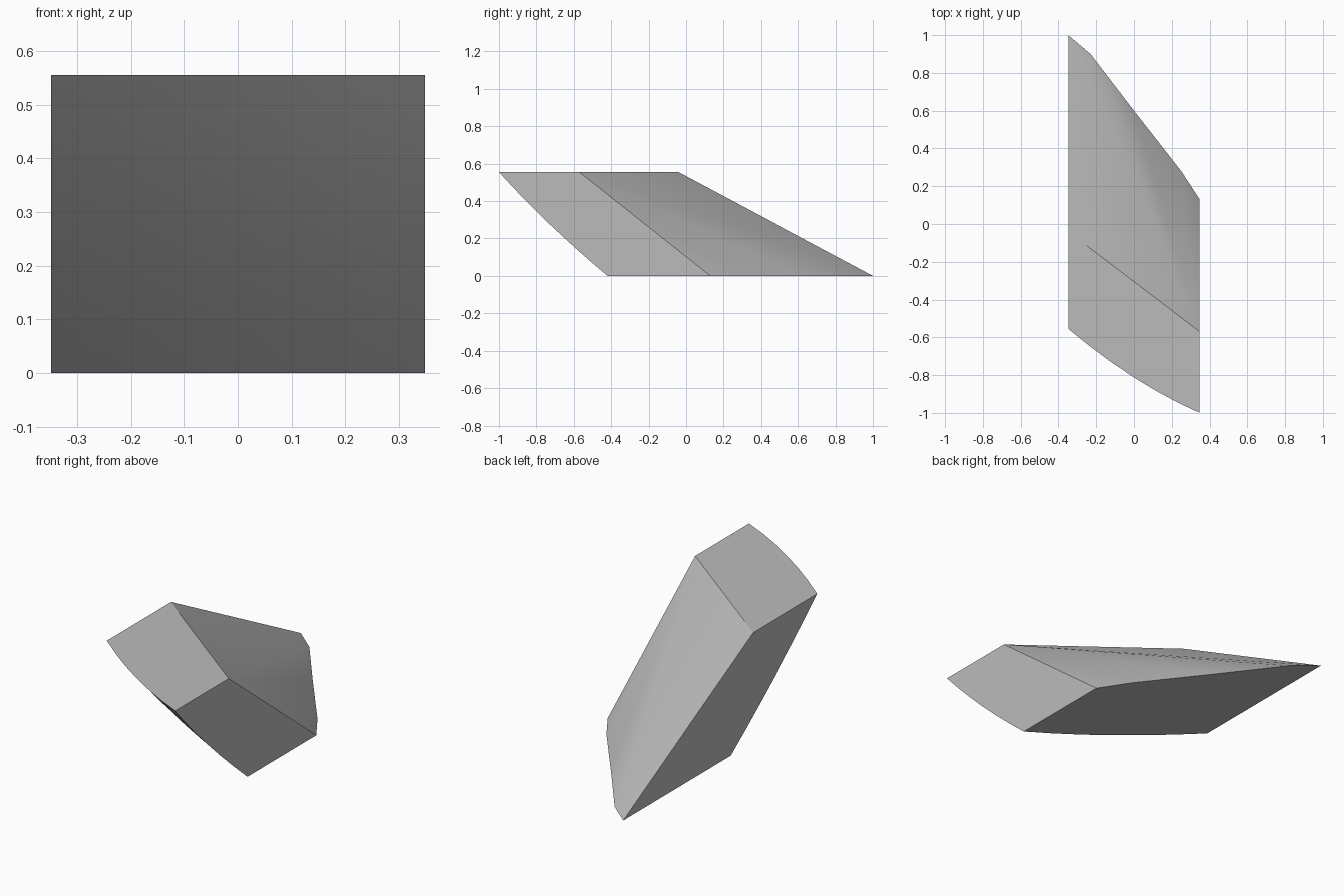
import bpy, bmesh
from math import radians

if "Cube" in bpy.data.objects:
    bpy.data.objects.remove(bpy.data.objects["Cube"])

# One plain grey material
grey = bpy.data.materials.new("stone grey")
grey.use_nodes = True
COLOUR = (0.5, 0.5, 0.5, 1)
grey.diffuse_color = COLOUR
grey.node_tree.nodes["Principled BSDF"].inputs["Base Color"].default_value = COLOUR

HALF_WIDTH, HEIGHT = 0.348, 0.555
COLS, ROWS = 6, 6


def lerp(a, b, t):
    return a + (b - a) * t


def front_point(u, v):
    """Point on the gently bulging front; u runs in x, v runs up."""
    y = lerp(lerp(0.14, -0.42, u), lerp(-0.555, -1.0, u), v)
    y -= 0.14 * u * (1 - u) + 0.08 * v * (1 - v)
    return (lerp(-HALF_WIDTH, HALF_WIDTH, u), y, HEIGHT * v)


bm = bmesh.new()

# Curved front surface
grid = [[bm.verts.new(front_point(c / COLS, r / ROWS)) for c in range(COLS + 1)]
        for r in range(ROWS + 1)]
for r in range(ROWS):
    for c in range(COLS):
        bm.faces.new((grid[r][c], grid[r][c + 1], grid[r + 1][c + 1], grid[r + 1][c]))

# Back rim: straight upper edge and bent lower edge
top_left = bm.verts.new((-HALF_WIDTH, -0.04, HEIGHT))
top_right = bm.verts.new((HALF_WIDTH, -0.57, HEIGHT))
foot = [bm.verts.new((x, y, 0)) for x, y in
        ((-HALF_WIDTH, 1.0), (-0.23, 0.9), (0.0, 0.6), (0.25, 0.28), (HALF_WIDTH, 0.13))]

# Sloping back, fanned from the upper right corner
bm.faces.new((top_left, top_right, foot[0]))
for a, b in zip(foot, foot[1:]):
    bm.faces.new((top_right, b, a))

# Flat top, underside and two sides
bm.faces.new(grid[-1] + [top_right, top_left])
bm.faces.new(grid[0] + foot[::-1])
bm.faces.new([row[0] for row in grid] + [top_left, foot[0]])
bm.faces.new([row[-1] for row in grid] + [top_right, foot[-1]])
bmesh.ops.recalc_face_normals(bm, faces=bm.faces)

mesh = bpy.data.meshes.new("wedge_block")
bm.to_mesh(mesh)
bm.free()
mesh.materials.append(grey)
block = bpy.data.objects.new("wedge_block", mesh)
bpy.context.collection.objects.link(block)

# Smooth the curved surfaces, keep the rims sharp
bpy.context.view_layer.objects.active = block
block.select_set(True)
bpy.ops.object.shade_smooth_by_angle(angle=radians(30))
